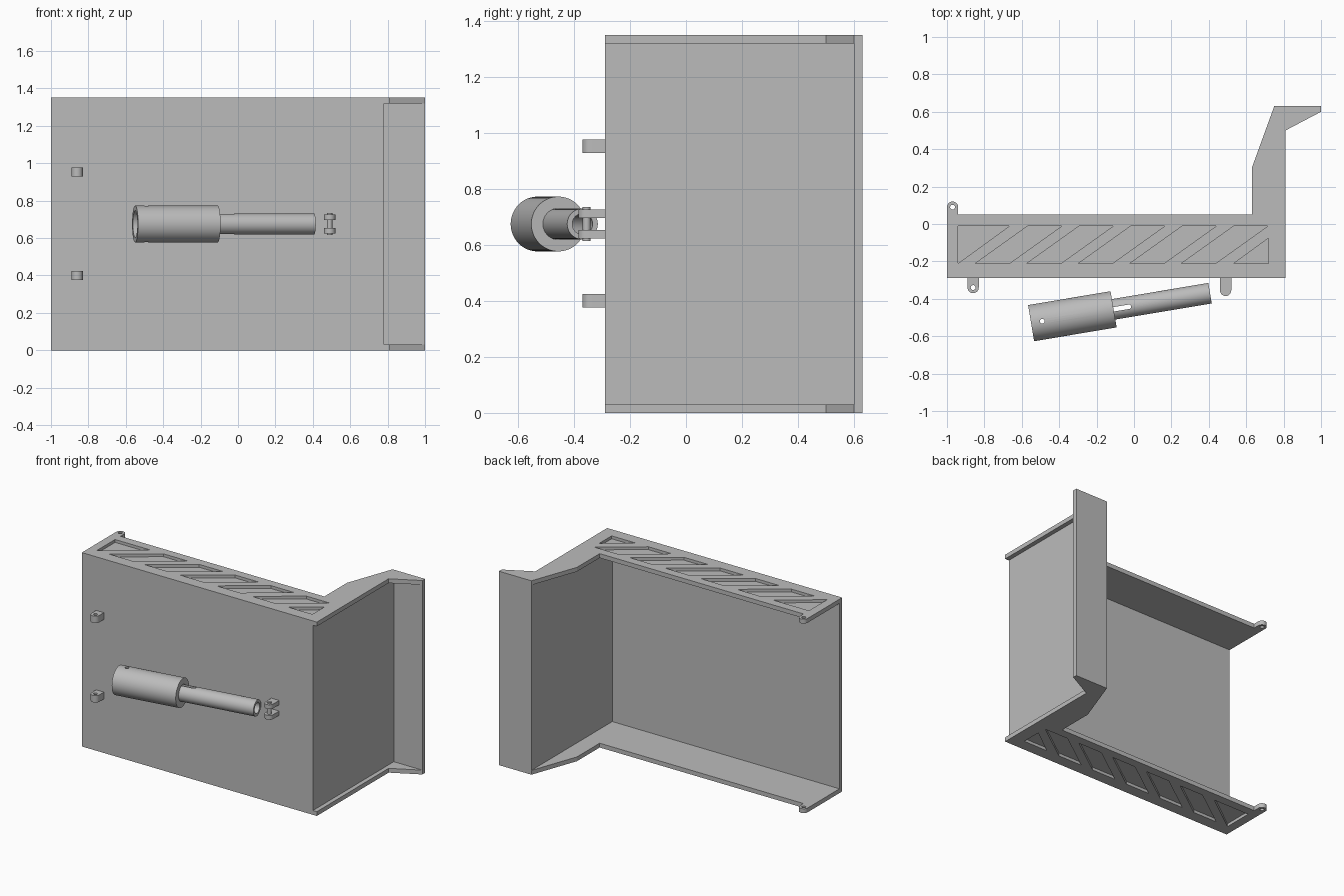
import bpy, bmesh, math
from mathutils import Matrix, Vector

if "Cube" in bpy.data.objects:
    bpy.data.objects.remove(bpy.data.objects["Cube"], do_unlink=True)

GREY = (0.5, 0.5, 0.5, 1)
steel = bpy.data.materials.new("plain grey")
steel.use_nodes = True
steel.diffuse_color = GREY
steel.node_tree.nodes["Principled BSDF"].inputs["Base Color"].default_value = GREY

H, T = 1.35, 0.03          # overall height, sheet thickness
FRONT, BACK = -0.29, 0.05  # depth of the box section


def finish(name, bm):
    bmesh.ops.recalc_face_normals(bm, faces=bm.faces)
    mesh = bpy.data.meshes.new(name)
    bm.to_mesh(mesh)
    bm.free()
    mesh.materials.append(steel)
    obj = bpy.data.objects.new(name, mesh)
    bpy.context.collection.objects.link(obj)
    return obj


def prism(name, outlines, z0, z1):
    """Extrude one or more flat outlines from z0 to z1."""
    bm = bmesh.new()
    for outline in outlines:
        face = bm.faces.new([bm.verts.new((x, y, z0)) for x, y in outline])
        new = bmesh.ops.extrude_face_region(bm, geom=[face])["geom"]
        bmesh.ops.translate(bm, vec=(0, 0, z1 - z0),
                            verts=[v for v in new if isinstance(v, bmesh.types.BMVert)])
    return finish(name, bm)


def box(name, x0, x1, y0, y1, z0, z1):
    return prism(name, [[(x0, y0), (x1, y0), (x1, y1), (x0, y1)]], z0, z1)


def arc(cx, cy, r, start, sweep, steps):
    angles = [start + sweep * i / steps for i in range(steps + 1)]
    return [(cx + r * math.cos(a), cy + r * math.sin(a)) for a in angles]


def disc(cx, cy, r, steps=24):
    return arc(cx, cy, r, 0, math.tau, steps)[:-1]


def lathe(name, profile):
    """Revolve a closed (length, radius) profile about the x axis."""
    bm = bmesh.new()
    verts = [bm.verts.new((x, 0, r)) for x, r in profile]
    edges = [bm.edges.new((verts[i - 1], verts[i])) for i in range(len(verts))]
    bmesh.ops.spin(bm, geom=verts + edges, cent=(0, 0, 0), axis=(1, 0, 0),
                   angle=math.tau, steps=48, use_duplicate=False)
    bmesh.ops.remove_doubles(bm, verts=bm.verts, dist=1e-5)
    return finish(name, bm)


def cut(obj, cutter):
    cutter.hide_render = True
    mod = obj.modifiers.new("cut", "BOOLEAN")
    mod.operation, mod.solver, mod.object = "DIFFERENCE", "EXACT", cutter
    evaluated = obj.evaluated_get(bpy.context.evaluated_depsgraph_get())
    mesh = bpy.data.meshes.new_from_object(evaluated)
    obj.modifiers.clear()
    obj.data = mesh
    mesh.materials.clear()
    mesh.materials.append(steel)
    bpy.data.objects.remove(cutter, do_unlink=True)


def smooth(obj):
    bpy.ops.object.select_all(action="DESELECT")
    obj.select_set(True)
    bpy.context.view_layer.objects.active = obj
    bpy.ops.object.shade_smooth_by_angle(angle=math.radians(30))


def lug(name, x, base, tip, z0, z1, hole=True):
    """Round-ended tab standing off a face along y, with a pin hole."""
    r = 0.03
    side = 1 if tip > base else -1
    cy = tip - side * r
    outline = [(x - side * r, base), (x + side * r, base)]
    outline += arc(x, cy, r, 0 if side > 0 else math.pi, math.pi, 12)
    obj = prism(name, [outline], z0, z1)
    if hole:
        cut(obj, prism("lug_cutter", [disc(x, cy, 0.013)], z0 - 0.1, z1 + 0.1))
    smooth(obj)
    return obj


# Sheet panels: broad front, side wall and folded flange
box("front_panel", -1, 0.78, FRONT, FRONT + T, T, H - T)
box("side_wall", 0.75, 0.78, FRONT + T, 0.63, T, H - T)
box("side_flange", 0.78, 1, 0.60, 0.63, T, H - T)

# End plates with sunken diagonal lattice pockets
plate = [(-1, FRONT), (0.81, FRONT), (0.81, 0.50), (1, 0.60), (1, 0.63),
         (0.75, 0.63), (0.63, 0.30), (0.63, BACK), (-1, BACK)]
HI, LO = -0.01, -0.21
pockets = [[(-0.94, HI), (-0.94, LO), (-0.665, HI)],
           [(0.72, -0.075), (0.535, LO), (0.72, LO)]]
for i in range(5):
    x = -0.847 + 0.2755 * i
    pockets.append([(x, LO), (x + 0.182, LO), (x + 0.462, HI), (x + 0.28, HI)])
DEEP = 0.02
for name, z0, p0, p1 in (("bottom_plate", 0, -0.1, DEEP),
                         ("top_plate", H - T, H - DEEP, H + 0.1)):
    obj = prism(name, [plate], z0, z0 + T)
    cut(obj, prism("pocket_cutter", pockets, p0, p1))
    # Hinge lug on the rear corner of each plate
    lug(name + "_rear_lug", -0.97, BACK, 0.12, z0, z0 + T)

# Front hinge lugs
for name, z in (("lower", 0.40), ("upper", 0.953)):
    lug(name + "_front_lug", -0.86, FRONT, -0.37, z - 0.024, z + 0.024)

# Clevis and its pin
MID = 0.675
for name, z in (("lower", MID - 0.037), ("upper", MID + 0.037)):
    lug(name + "_clevis_lug", 0.49, FRONT, -0.385, z - 0.015, z + 0.015, hole=False)
smooth(prism("clevis_pin", [disc(0.49, -0.355, 0.014)], MID - 0.06, MID + 0.06))

# Telescoping ram, modelled along x and then swung into place
barrel = lathe("ram_barrel", [(0, 0.072), (0, 0.098), (0.447, 0.098), (0.447, 0.056),
                              (0.40, 0.056), (0.40, 0.072)])
cut(barrel, prism("barrel_cutter", [disc(0.06, 0, 0.013)], -0.2, 0.2))

rod = lathe("ram_rod", [(0.36, 0.037), (0.36, 0.0555), (0.97, 0.0555), (0.97, 0.037)])
slot = arc(0.53, 0, 0.012, -math.pi / 2, math.pi, 10) + arc(0.42, 0, 0.012, math.pi / 2, math.pi, 10)
cut(rod, prism("slot_cutter", [slot], -0.2, 0.2))

place = Matrix.Translation(Vector((-0.55, -0.53, MID))) @ Matrix.Rotation(math.radians(9.5), 4, "Z")
for part in (barrel, rod):
    part.data.transform(place)
    smooth(part)
